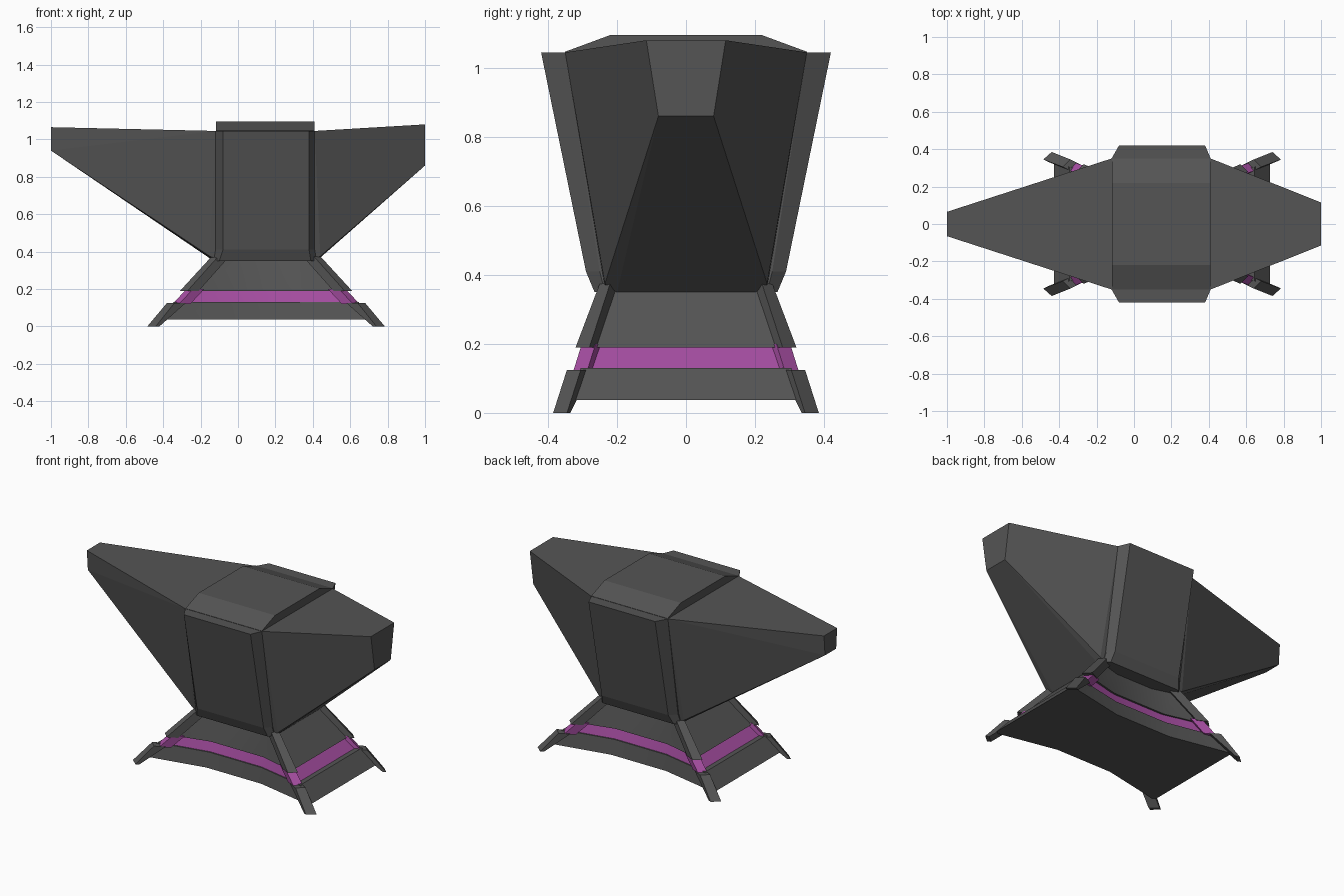
import bpy, bmesh
from math import radians

if "Cube" in bpy.data.objects:
    bpy.data.objects.remove(bpy.data.objects["Cube"])

CX = 0.15  # base centre along x


def material(name, colour):
    m = bpy.data.materials.new(name)
    m.diffuse_color = (*colour, 1)
    m.use_nodes = True
    m.node_tree.nodes["Principled BSDF"].inputs["Base Color"].default_value = m.diffuse_color
    return m


dark = material("dark_iron", (0.09, 0.09, 0.09))
purple = material("purple_band", (0.38, 0.075, 0.36))


def finish(bm, name, mat=dark):
    bmesh.ops.recalc_face_normals(bm, faces=bm.faces)
    me = bpy.data.meshes.new(name)
    bm.to_mesh(me)
    bm.free()
    ob = bpy.data.objects.new(name, me)
    bpy.context.collection.objects.link(ob)
    me.materials.append(mat)
    return ob


def loft(bm, rings):
    """Skin a stack of equal-length point rings and cap both ends."""
    vs = [[bm.verts.new(p) for p in r] for r in rings]
    n = len(vs[0])
    for a, b in zip(vs, vs[1:]):
        for i in range(n):
            j = (i + 1) % n
            bm.faces.new((a[i], a[j], b[j], b[i]))
    bm.faces.new(vs[0])
    bm.faces.new(vs[-1])


def hull(name, pts):
    bm = bmesh.new()
    for x, y, z in pts:
        for s in (-1, 1):
            bm.verts.new((x, s * y, z))
    bmesh.ops.convex_hull(bm, input=bm.verts)
    bmesh.ops.dissolve_limit(bm, angle_limit=0.07, verts=bm.verts, edges=bm.edges)
    return finish(bm, name)


# central block: octagonal section tapering downwards
def block_ring(z, x0, x1, y_in, c0, c1, y_out):
    half = [(x0, y_in), (c0, y_out), (c1, y_out), (x1, y_in)]
    return [(x, y, z) for x, y in half] + [(x, -y, z) for x, y in reversed(half)]


bm = bmesh.new()
loft(bm, [block_ring(1.045, -0.12, 0.41, 0.35, -0.08, 0.38, 0.42),
          block_ring(0.41, -0.12, 0.41, 0.25, -0.08, 0.38, 0.29),
          block_ring(0.35, -0.13, 0.42, 0.235, -0.10, 0.39, 0.265)])
finish(bm, "central_block")

# raised cap with sloping front and back
bm = bmesh.new()
cap = [(-0.35, 1.04), (-0.35, 1.047), (-0.22, 1.095), (0.22, 1.095), (0.35, 1.047), (0.35, 1.04)]
loft(bm, [[(x, y, z) for y, z in cap] for x in (-0.118, 0.41)])
finish(bm, "top_cap")

# right heel and left horn
hull("right_heel", [(0.41, 0.35, 1.045), (0.40, 0.235, 0.36),
                    (0.44, 0.235, 0.375), (0.42, 0.20, 0.35),
                    (1.0, 0.115, 1.08), (1.0, 0.08, 0.86)])
hull("left_horn", [(-0.12, 0.35, 1.045), (-0.11, 0.235, 0.36),
                   (-0.15, 0.235, 0.375), (-0.13, 0.20, 0.35),
                   (-1.0, 0.065, 1.065), (-1.0, 0.055, 0.94)])


# base tiers: waisted body plus four thin corner legs
def body_ring(z, u, v, m, w):
    side = [(-u, v), (-m, w), (m, w), (u, v)]
    return [(CX + x, y, z) for x, y in side] + [(CX + x, -y, z) for x, y in reversed(side)]


def leg_ring(sx, sy, z, a, b, inset):
    du, dv = inset
    pts = [a, b, (b[0] - du, b[1] - dv), (a[0] - du, a[1] - dv)]
    return [(CX + sx * u, sy * v, z) for u, v in pts]


def tier(name, body, leg, mat=dark):
    bm = bmesh.new()
    loft(bm, [body_ring(*r) for r in body])
    for sx in (-1, 1):
        for sy in (-1, 1):
            loft(bm, [leg_ring(sx, sy, *r) for r in leg])
    ob = finish(bm, name, mat)
    bpy.ops.object.select_all(action='DESELECT')
    ob.select_set(True)
    bpy.context.view_layer.objects.active = ob
    bpy.ops.object.shade_smooth_by_angle(angle=radians(35))


tier("upper_base",
     [(0.36, 0.26, 0.22, 0.12, 0.18), (0.19, 0.42, 0.285, 0.18, 0.225)],
     [(0.375, (0.29, 0.22), (0.255, 0.25), (0.06, 0.03)),
      (0.19, (0.46, 0.28), (0.42, 0.32), (0.06, 0.03))])
tier("glow_band",
     [(0.20, 0.395, 0.265, 0.17, 0.21), (0.12, 0.475, 0.295, 0.18, 0.235)],
     [(0.20, (0.425, 0.262), (0.39, 0.302), (0.06, 0.03)),
      (0.12, (0.50, 0.287), (0.465, 0.327), (0.06, 0.03))], purple)
tier("lower_base",
     [(0.13, 0.495, 0.305, 0.18, 0.24), (0.037, 0.577, 0.335, 0.19, 0.255)],
     [(0.125, (0.53, 0.305), (0.49, 0.345), (0.06, 0.03)),
      (0.0, (0.635, 0.345), (0.59, 0.385), (0.02, 0.01))])
